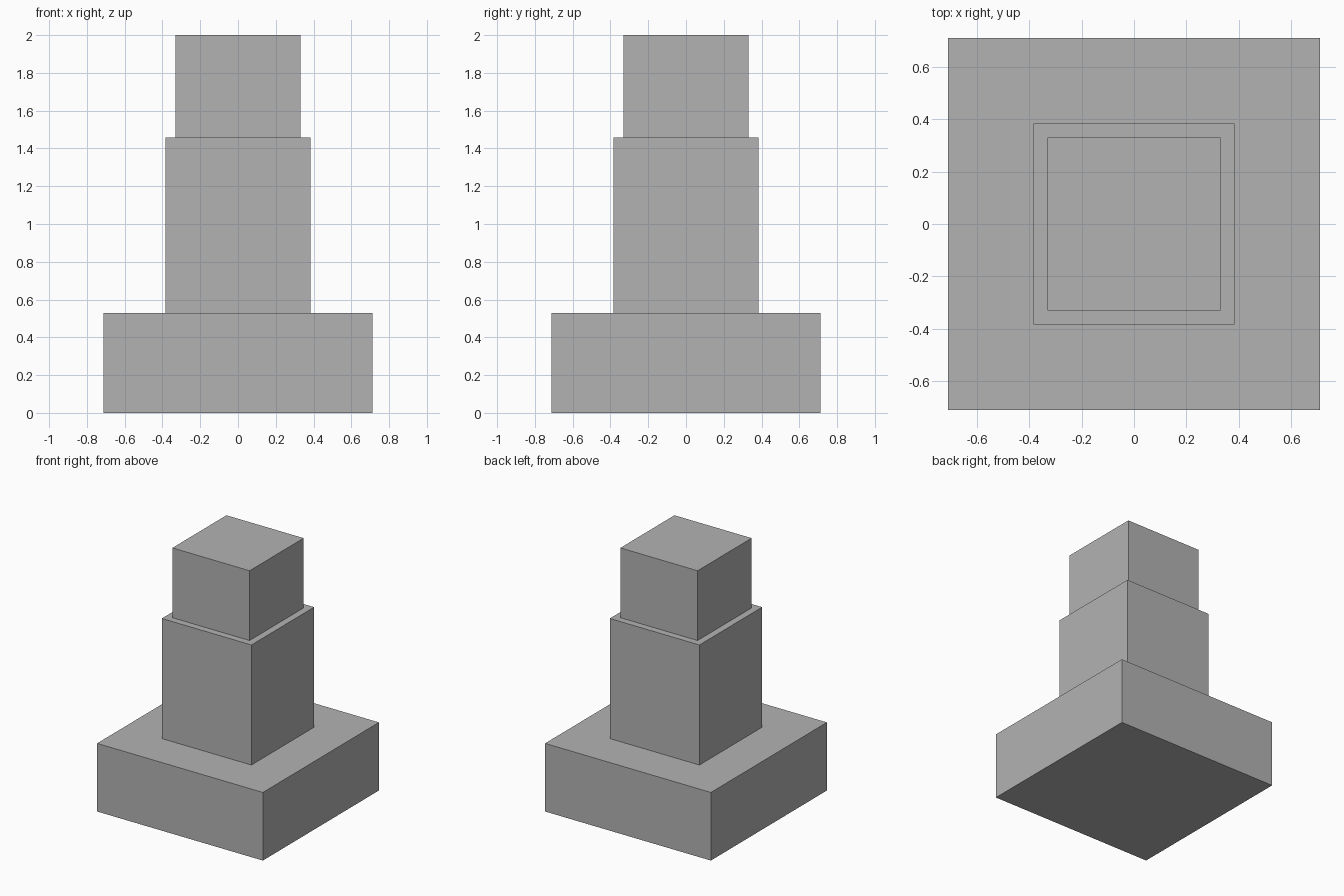
import bpy

if "Cube" in bpy.data.objects:
    bpy.data.objects.remove(bpy.data.objects["Cube"])

# Single grey material
grey = bpy.data.materials.new("stone_grey")
grey.diffuse_color = (0.45, 0.45, 0.45, 1.0)
grey.use_nodes = True
grey.node_tree.nodes["Principled BSDF"].inputs["Base Color"].default_value = grey.diffuse_color


def block(name, half, z0, z1):
    """Square block from z0 to z1, centred on the z axis."""
    bpy.ops.mesh.primitive_cube_add(size=1, location=(0, 0, (z0 + z1) / 2))
    ob = bpy.context.object
    ob.name = name
    ob.scale = (2 * half, 2 * half, z1 - z0)
    bpy.ops.object.transform_apply(location=False, rotation=False, scale=True)
    ob.data.materials.append(grey)
    return ob


# Three stacked tiers
block("base_block", 0.711, 0.0, 0.528)
block("middle_block", 0.384, 0.528, 1.459)
block("top_block", 0.331, 1.459, 2.0)
